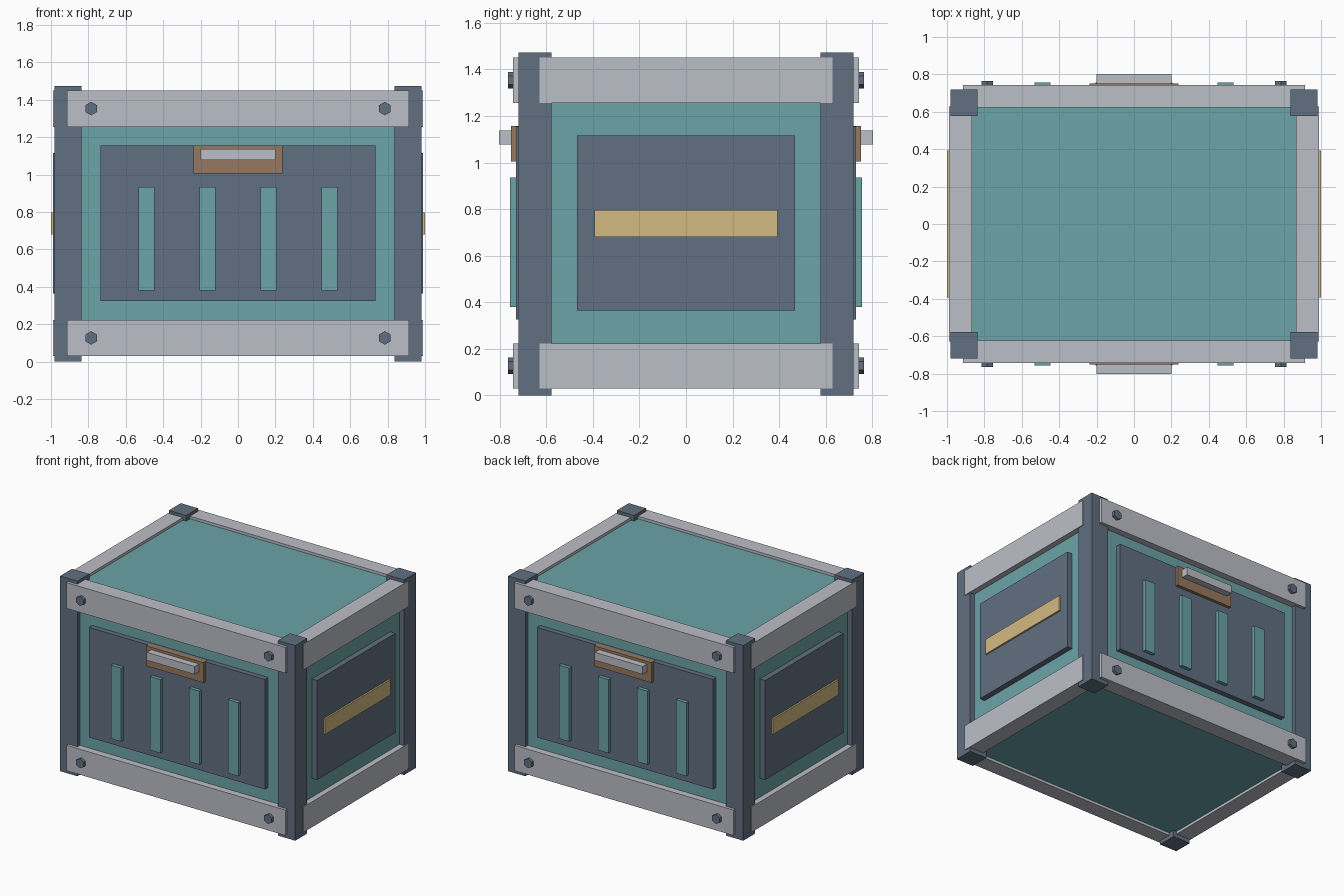
import bpy, bmesh
from math import pi
from mathutils import Matrix

if "Cube" in bpy.data.objects:
    bpy.data.objects.remove(bpy.data.objects["Cube"])


def material(name, rgb):
    m = bpy.data.materials.new(name)
    m.diffuse_color = (*rgb, 1)
    m.use_nodes = True
    m.node_tree.nodes["Principled BSDF"].inputs["Base Color"].default_value = m.diffuse_color
    return m


TEAL = material("teal_paint", (0.15, 0.37, 0.39))
DARK = material("dark_slate", (0.12, 0.16, 0.22))
BROWN = material("brown_plate", (0.31, 0.19, 0.12))
TAN = material("tan_stripe", (0.65, 0.49, 0.22))
STEEL = material("light_steel", (0.5, 0.52, 0.57))


def finish(name, bm, mat):
    mesh = bpy.data.meshes.new(name)
    bm.to_mesh(mesh)
    bm.free()
    mesh.materials.append(mat)
    obj = bpy.data.objects.new(name, mesh)
    bpy.context.collection.objects.link(obj)
    return obj


def box(name, x, y, z, mat):
    """Box from (min, max) ranges on each axis."""
    bm = bmesh.new()
    bmesh.ops.create_cube(bm, size=1)
    size = [r[1] - r[0] for r in (x, y, z)]
    mid = [(r[0] + r[1]) / 2 for r in (x, y, z)]
    bmesh.ops.scale(bm, vec=size, verts=bm.verts)
    bmesh.ops.translate(bm, vec=mid, verts=bm.verts)
    return finish(name, bm, mat)


def span(s, a, b):
    """Range a..b placed on the side s (-1 or 1) of the centre."""
    return sorted((s * a, s * b))


def bolt(name, x, s, z):
    bm = bmesh.new()
    bmesh.ops.create_cone(bm, cap_ends=True, segments=6, radius1=0.036, radius2=0.036, depth=0.04)
    # Lay the hexagon facing along y with a corner pointing up
    bmesh.ops.rotate(bm, matrix=Matrix.Rotation(pi / 2, 3, 'X'), verts=bm.verts)
    if max(v.co.z for v in bm.verts) < 0.035:
        bmesh.ops.rotate(bm, matrix=Matrix.Rotation(pi / 6, 3, 'Y'), verts=bm.verts)
    bmesh.ops.translate(bm, vec=(x, s * 0.745, z), verts=bm.verts)
    finish(name, bm, DARK)


RAIL_HEIGHTS = {"bottom": (0.03, 0.222), "top": (1.255, 1.45)}

# Main crate body
box("body", (-0.945, 0.945), (-0.69, 0.69), (0.05, 1.43), TEAL)

# Corner posts
for sx in (-1, 1):
    for sy in (-1, 1):
        box("corner_post", span(sx, 0.838, 0.982), span(sy, 0.577, 0.72), (0, 1.473), DARK)

# Long faces: front and back
for s, side in ((-1, "front"), (1, "back")):
    for level, z in RAIL_HEIGHTS.items():
        box(f"{side}_{level}_rail", (-0.915, 0.915), span(s, 0.624, 0.742), z, STEEL)
        for x in (-0.785, 0.785):
            bolt(f"{side}_{level}_bolt", x, s, 0.127 if level == "bottom" else 1.353)
    box(f"{side}_panel", (-0.735, 0.735), span(s, 0.68, 0.729), (0.325, 1.155), DARK)
    for x in (-0.489, -0.163, 0.163, 0.489):
        box(f"{side}_slat", (x - 0.043, x + 0.043), span(s, 0.715, 0.756), (0.38, 0.935), TEAL)
    box(f"{side}_handle_plate", (-0.238, 0.238), span(s, 0.71, 0.752), (1.005, 1.157), BROWN)
    box(f"{side}_handle_grip", (-0.2, 0.2), span(s, 0.74, 0.803), (1.078, 1.138), STEEL)

# Short faces: left and right
for s, side in ((-1, "left"), (1, "right")):
    for level, z in RAIL_HEIGHTS.items():
        box(f"{side}_{level}_rail", span(s, 0.865, 0.988), (-0.628, 0.628), z, STEEL)
    box(f"{side}_panel", span(s, 0.93, 0.988), (-0.467, 0.467), (0.364, 1.115), DARK)
    box(f"{side}_stripe", span(s, 0.97, 1.0), (-0.393, 0.393), (0.68, 0.797), TAN)
